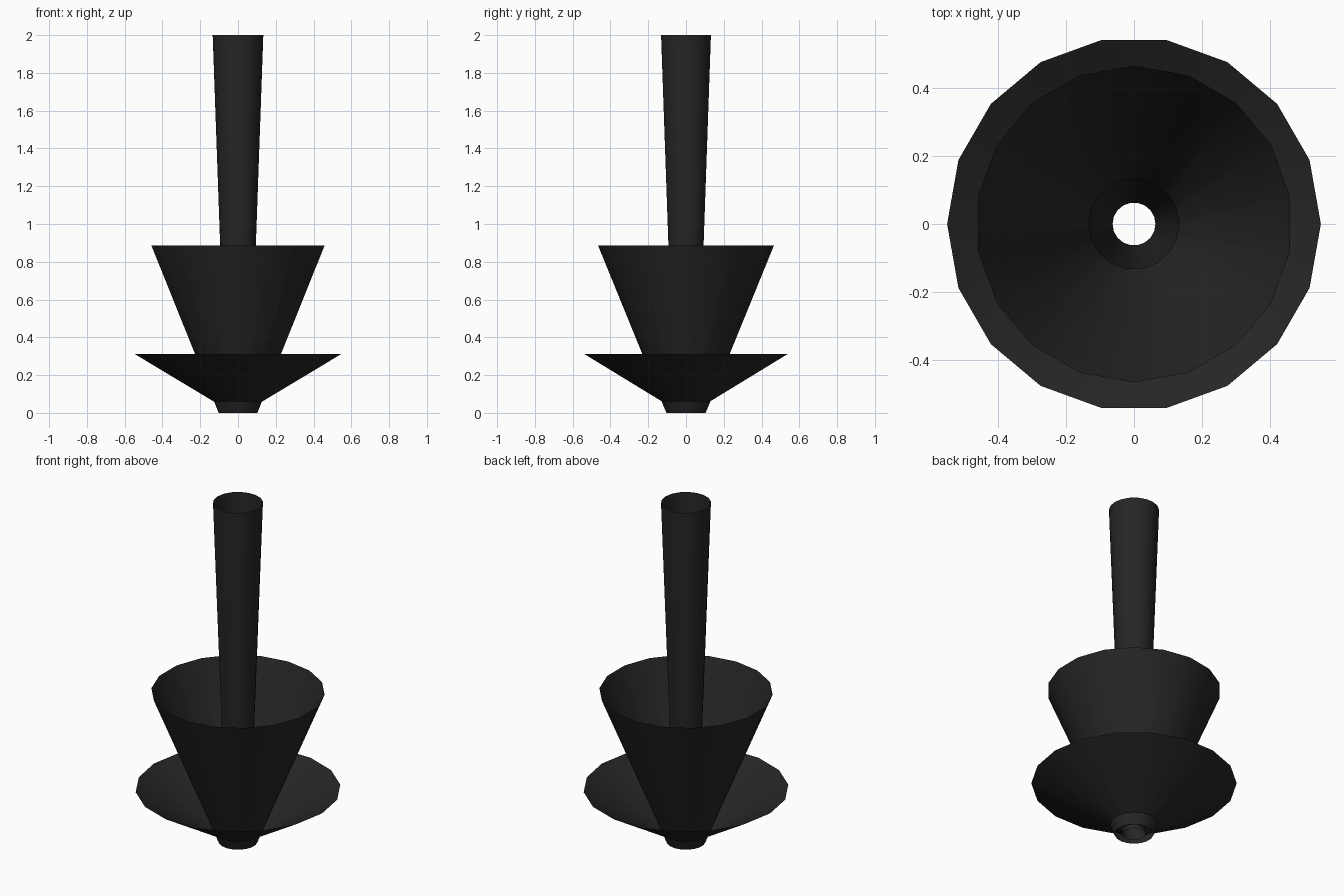
import bpy, bmesh, math

if "Cube" in bpy.data.objects:
    bpy.data.objects.remove(bpy.data.objects["Cube"])

black = bpy.data.materials.new("matte black")
black.diffuse_color = (0.019, 0.019, 0.019, 1)
black.use_nodes = True
black.node_tree.nodes["Principled BSDF"].inputs["Base Color"].default_value = black.diffuse_color


def open_cone(name, z0, r0, z1, r1, sides, start):
    """Thin open-ended conical sheet, flaring from (r0, z0) up to (r1, z1)."""
    bm = bmesh.new()
    rings = []
    for r, z in ((r0, z0), (r1, z1)):
        ring = []
        for i in range(sides):
            a = math.radians(start) + math.tau * i / sides
            ring.append(bm.verts.new((r * math.cos(a), r * math.sin(a), z)))
        rings.append(ring)
    low, high = rings
    for i in range(sides):
        j = (i + 1) % sides
        face = bm.faces.new((low[i], low[j], high[j], high[i]))
        face.smooth = True
    mesh = bpy.data.meshes.new(name)
    bm.to_mesh(mesh)
    bm.free()
    mesh.materials.append(black)
    obj = bpy.data.objects.new(name, mesh)
    bpy.context.collection.objects.link(obj)
    return obj


# Tall slim tube through the centre
open_cone("centre_tube", 0.0, 0.063, 2.0, 0.134, 18, 0)
# Middle funnel, its lower end forms the foot
open_cone("middle_funnel", 0.0, 0.104, 0.885, 0.465, 18, 90)
# Wide shallow dish, closing in on the tube inside the foot
open_cone("outer_dish", 0.022, 0.065, 0.313, 0.549, 18, 0)
